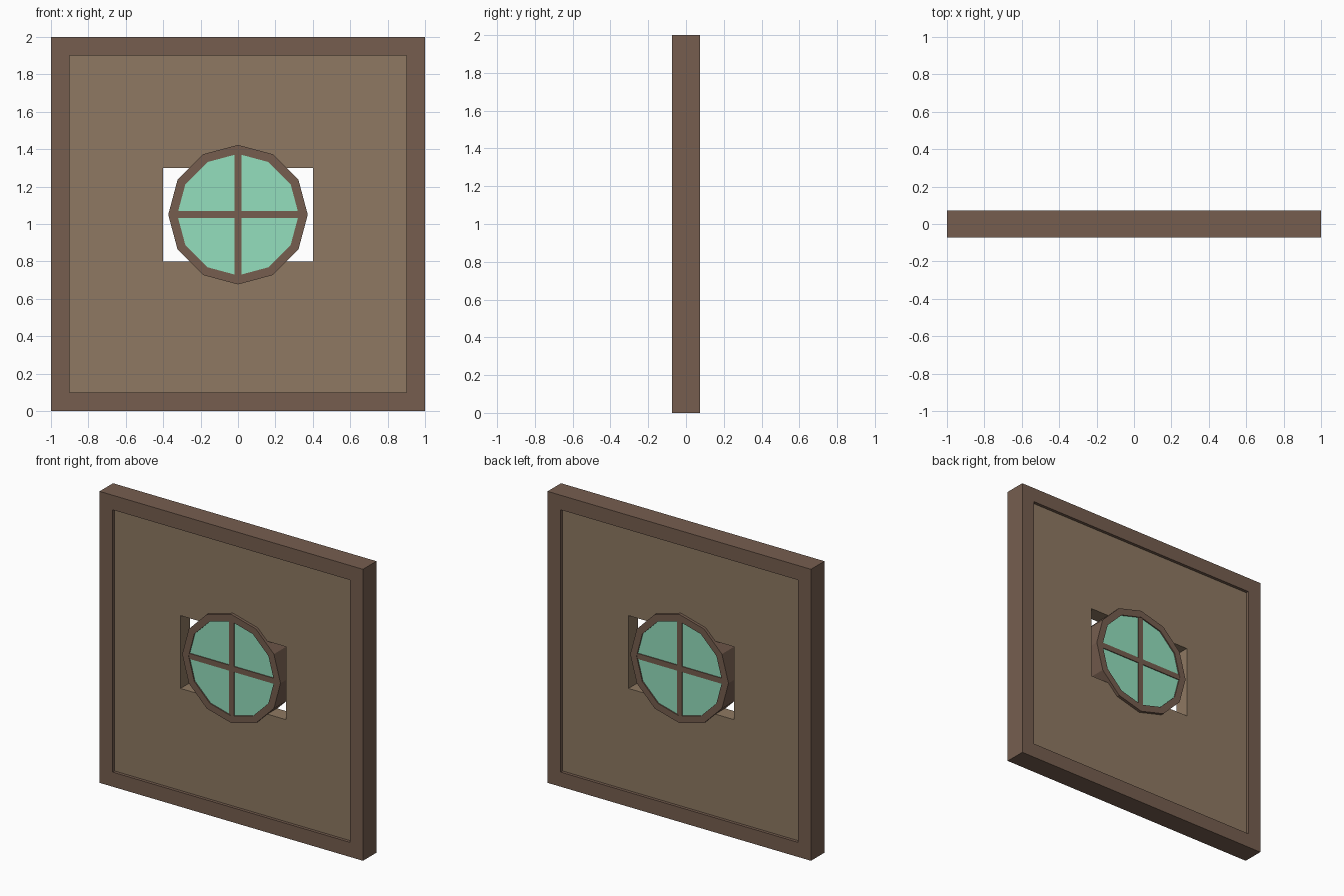
import bpy, bmesh
from math import sin, cos, pi

if "Cube" in bpy.data.objects:
    bpy.data.objects.remove(bpy.data.objects["Cube"])

CZ = 1.05        # height of the round window centre
R_OUT, R_IN = 0.373, 0.325


def material(name, rgb):
    m = bpy.data.materials.new(name)
    m.diffuse_color = [(c / 255) ** 2.2 for c in rgb] + [1]
    m.use_nodes = True
    m.node_tree.nodes["Principled BSDF"].inputs["Base Color"].default_value = m.diffuse_color
    return m


dark_wood = material("dark_wood", (117, 94, 80))
light_wood = material("light_wood", (141, 120, 98))
green_glass = material("green_glass", (146, 222, 188))


def rect(x0, x1, z0, z1):
    return [(x0, z0), (x1, z0), (x1, z1), (x0, z1)]


def polygon(r, n=12):
    return [(r * sin(2 * pi * i / n), CZ + r * cos(2 * pi * i / n)) for i in range(n)]


def slab(name, outer, half, mat, inner=None):
    """Extrude an XZ outline through y = -half..half, with an optional matching hole."""
    bm = bmesh.new()
    loops = [[[bm.verts.new((x, y, z)) for x, z in pts] for y in (-half, half)]
             for pts in (outer, inner) if pts]
    n = len(outer)
    for front, back in loops:
        for i in range(n):
            j = (i + 1) % n
            bm.faces.new((front[i], front[j], back[j], back[i]))
    for side in (0, 1):
        if inner:
            a, b = loops[0][side], loops[1][side]
            for i in range(n):
                j = (i + 1) % n
                bm.faces.new((a[i], a[j], b[j], b[i]))
        else:
            bm.faces.new(loops[0][side])
    bmesh.ops.recalc_face_normals(bm, faces=bm.faces)
    mesh = bpy.data.meshes.new(name)
    bm.to_mesh(mesh)
    bm.free()
    mesh.materials.append(mat)
    obj = bpy.data.objects.new(name, mesh)
    bpy.context.collection.objects.link(obj)
    return obj


# Wall: square border and recessed panel with a rectangular opening
slab("wall_frame", rect(-1, 1, 0, 2), 0.073, dark_wood, rect(-0.9, 0.9, 0.1, 1.9))
slab("wall_panel", rect(-0.9, 0.9, 0.1, 1.9), 0.052, light_wood, rect(-0.4, 0.4, 0.8, 1.3))

# Round window: twelve-sided rim, glass and cross bars
slab("window_rim", polygon(R_OUT), 0.072, dark_wood, polygon(R_IN))
slab("window_glass", polygon(R_IN), 0.064, green_glass)
B = 0.019
slab("vertical_bar", rect(-B, B, CZ - R_IN, CZ + R_IN), 0.07, dark_wood)
for name, x0, x1 in (("left_bar", -R_IN, -B), ("right_bar", B, R_IN)):
    slab(name, rect(x0, x1, CZ - B, CZ + B), 0.07, dark_wood)
